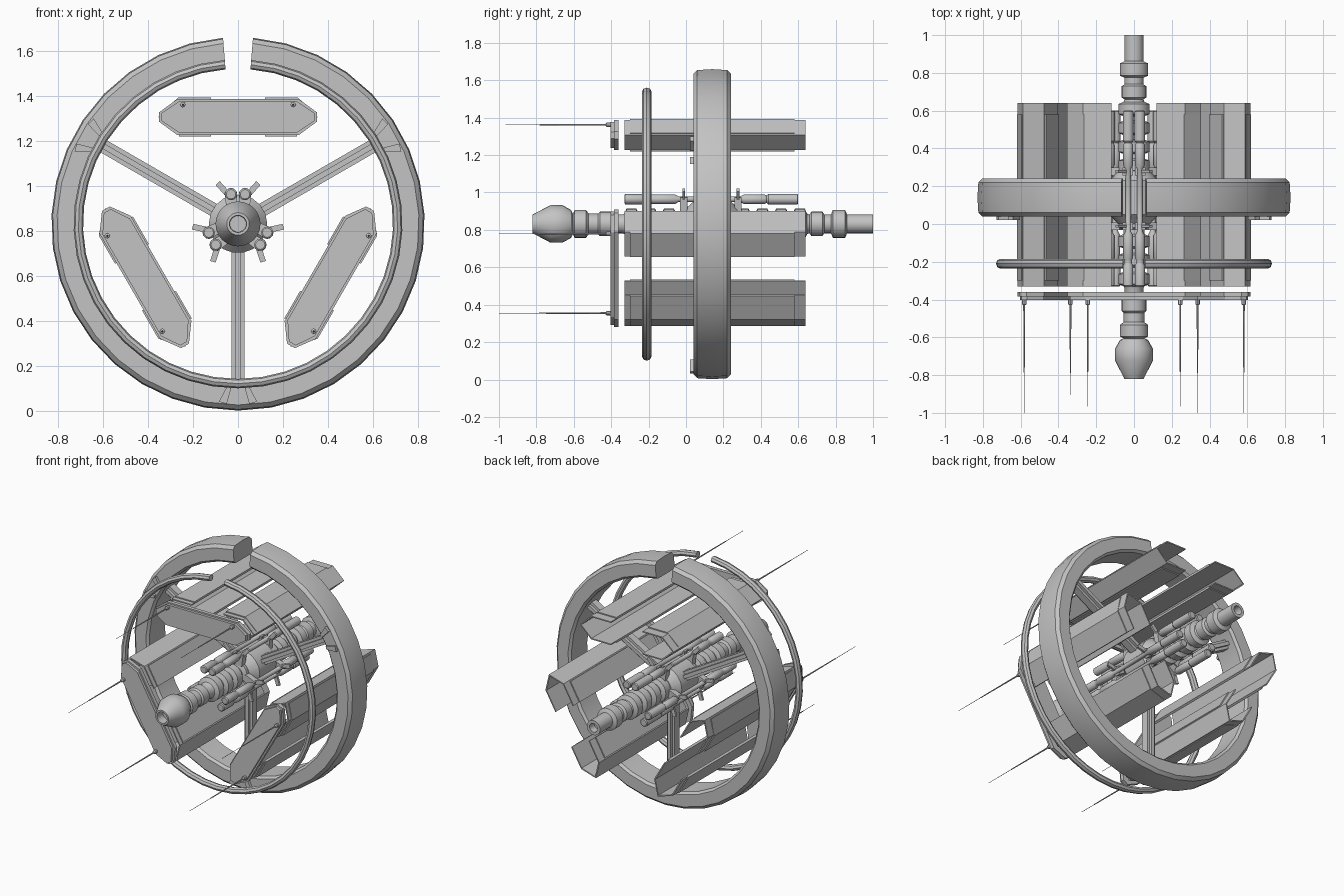
import bpy, bmesh, math
from mathutils import Vector

if "Cube" in bpy.data.objects:
    bpy.data.objects.remove(bpy.data.objects["Cube"])

CZ = 0.832
grey = bpy.data.materials.new("hull grey")
grey.diffuse_color = (0.55, 0.55, 0.55, 1)
grey.use_nodes = True
grey.node_tree.nodes["Principled BSDF"].inputs["Base Color"].default_value = grey.diffuse_color


def place(s, r, y, deg):
    """Station coordinates: s sideways, r outward, at an angle round the y axis."""
    a = math.radians(deg)
    return Vector((r * math.cos(a) + s * math.sin(a), y, CZ + r * math.sin(a) - s * math.cos(a)))


def finish(name, bm, smooth=False):
    bmesh.ops.recalc_face_normals(bm, faces=bm.faces)
    me = bpy.data.meshes.new(name)
    bm.to_mesh(me)
    bm.free()
    me.materials.append(grey)
    ob = bpy.data.objects.new(name, me)
    bpy.context.collection.objects.link(ob)
    if smooth:
        bpy.ops.object.select_all(action='DESELECT')
        ob.select_set(True)
        bpy.context.view_layer.objects.active = ob
        bpy.ops.object.shade_smooth_by_angle(angle=math.radians(32))
    return ob


def loft(name, rings, smooth=False, caps=True):
    bm = bmesh.new()
    rows = [[bm.verts.new(p) for p in ring] for ring in rings]
    n = len(rows[0])
    for a, b in zip(rows, rows[1:]):
        for i in range(n):
            bm.faces.new((a[i], a[(i + 1) % n], b[(i + 1) % n], b[i]))
    if caps:
        bm.faces.new(rows[0])
        bm.faces.new(rows[-1])
    return finish(name, bm, smooth)


def prism(name, pts, y0, y1, deg):
    return loft(name, [[place(s, r, y, deg) for s, r in pts] for y in (y0, y1)])


def lathe(name, profile, s=0, r=0, deg=90, n=20):
    """Turned part along y; profile is (y, radius)."""
    c = place(s, r, 0, deg)
    return loft(name, [[c + Vector((rad * math.cos(2 * math.pi * i / n), y, rad * math.sin(2 * math.pi * i / n)))
                        for i in range(n)] for y, rad in profile], True)


def open_ring(name, section, gap, n):
    """Section of (radius, y) swept round the y axis, leaving a gap at the top."""
    rings = []
    for i in range(n + 1):
        a = 90 + gap + (360 - 2 * gap) * i / n
        rings.append([place(0, r, y, a) for r, y in section])
    return loft(name, rings, True)


# large and small broken rings
open_ring("main_ring", [(0.805, 0.04), (0.825, 0.06), (0.83, 0.14), (0.825, 0.22), (0.805, 0.24),
                        (0.725, 0.24), (0.71, 0.225), (0.71, 0.055), (0.725, 0.04)], 4.6, 34)
open_ring("thin_ring", [(0.71 + 0.021 * math.cos(k * math.pi / 4), -0.21 + 0.025 * math.sin(k * math.pi / 4))
                        for k in range(8)], 4.6, 40)

# central spine with collars
spine = [(-0.76, 0.036), (-0.82, 0.038), (-0.82, 0.05), (-0.725, 0.1), (-0.66, 0.1), (-0.615, 0.075),
         (-0.605, 0.055), (-0.595, 0.075), (-0.535, 0.075), (-0.52, 0.055), (-0.47, 0.055), (-0.46, 0.065),
         (-0.4, 0.065), (-0.39, 0.05), (-0.34, 0.05)]
for y in (-0.33, -0.23, -0.13, -0.03, 0.27, 0.37, 0.47, 0.57):
    spine += [(y, 0.055), (y + 0.012, 0.082), (y + 0.065, 0.082), (y + 0.077, 0.055)]
spine += [(0.66, 0.05), (0.67, 0.065), (0.73, 0.065), (0.74, 0.05), (0.775, 0.05), (0.785, 0.075),
          (0.85, 0.075), (0.862, 0.05), (1.0, 0.05), (1.0, 0.03), (0.95, 0.028)]
lathe("spine", spine, n=24)
lathe("hub", [(0.0, 0.085), (0.05, 0.13), (0.23, 0.13), (0.28, 0.085)], n=18)

# three spokes with feet gripping the main ring
for deg in (30, 150, 270):
    prism("spoke", [(-0.03, 0.11), (0.03, 0.11), (0.03, 0.72), (-0.03, 0.72)], 0.115, 0.165, deg)
    prism("spoke_rib", [(-0.012, 0.11), (0.012, 0.11), (0.012, 0.72), (-0.012, 0.72)], 0.095, 0.185, deg)
    for m in (-1, 1):
        prism("spoke_foot", [(m * 0.03, 0.73), (m * 0.05, 0.725), (m * 0.085, 0.79), (m * 0.05, 0.80)],
              0.022, 0.06, deg)

# three modules: paired open channels, end cover and antennas
T, B, M = 0.555, 0.395, 0.475
w = 0.008
for deg in (90, 210, 330):
    outline = [(-0.27, T), (0.27, T), (0.352, M + 0.02), (0.352, M - 0.02), (0.27, B), (-0.27, B),
               (-0.352, M - 0.02), (-0.352, M + 0.02)]
    inset = [(s * 0.965, M + (r - M) * 0.88) for s, r in outline]
    loft("end_cover", [[place(s, r, y, deg) for s, r in p] for p, y in
                       ((outline, -0.36), (outline, -0.385), (inset, -0.385), (inset, -0.403))])
    for m in (-1, 1):
        outer = [(0.12, T), (0.27, T), (0.355, M), (0.27, B), (0.12, B)]
        inner = [(0.12, B + w), (0.266, B + w), (0.344, M), (0.266, T - w), (0.12, T - w)]
        n = len(outer)
        shell = bmesh.new()
        rows = [[shell.verts.new(place(m * s, r, y, deg)) for s, r in outer + inner] for y in (-0.33, 0.64)]
        for i in range(2 * n):
            j = (i + 1) % (2 * n)
            shell.faces.new((rows[0][i], rows[0][j], rows[1][j], rows[1][i]))
        for row in rows:
            for i in range(n - 1):
                shell.faces.new((row[i], row[i + 1], row[2 * n - 2 - i], row[2 * n - 1 - i]))
        finish("channel_shell", shell)
        # raised skin over the outer flat and slope
        prism("skin_plate", [(m * s, r) for s, r in
                             ((0.12, T), (0.12, T + 0.007), (0.265, T + 0.007), (0.35, M + 0.012),
                              (0.345, M + 0.008), (0.268, T))], -0.30, 0.58, deg)
        prism("inner_skin_plate", [(m * s, r) for s, r in
                                   ((0.12, B), (0.12, B - 0.007), (0.262, B - 0.007), (0.262, B))],
              -0.30, 0.58, deg)
        tip = -0.905 if deg == 210 and m == -1 else -1.0 if deg != 90 else -0.965
        lathe("antenna", [(-0.40, 0.012), (-0.425, 0.012), (-0.43, 0.005), (-0.78, 0.003), (-0.79, 0.0015),
                          (tip, 0.0015)], m * 0.245, 0.53, deg, 8)

        # paired tanks and pipes along the spine
        lathe("front_tank", [(-0.33, 0.021), (-0.325, 0.027), (-0.22, 0.027), (-0.21, 0.021), (-0.19, 0.021),
                             (-0.18, 0.026), (-0.06, 0.026), (-0.04, 0.015), (0.29, 0.015), (0.31, 0.026),
                             (0.42, 0.026), (0.43, 0.02), (0.44, 0.028), (0.595, 0.028), (0.6, 0.022)],
              m * 0.031, 0.132, deg, 12)
        # small splayed fins beside the tanks
        for y in (-0.012, 0.278):
            fin = [(0.040, 0.145), (0.060, 0.128), (0.099, 0.172), (0.081, 0.190)]
            prism("fin", [(m * s, r) for s, r in fin], y - 0.007, y + 0.007, deg)
            prism("tank_bracket", [(m * s, r) for s, r in
                                   ((0.005, 0.06), (0.05, 0.06), (0.06, 0.14), (0.005, 0.14))],
                  y - 0.02, y + 0.02, deg)
